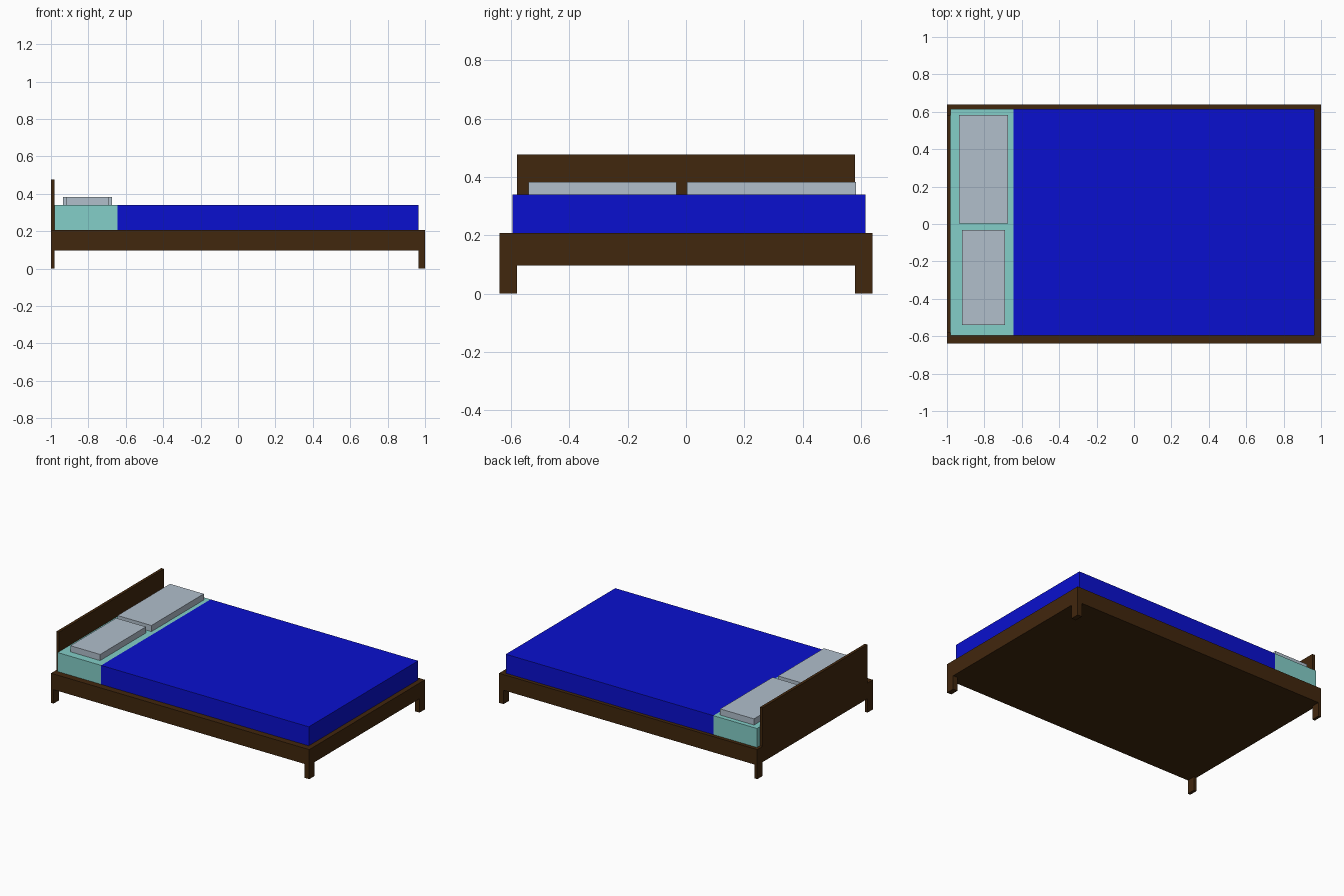
import bpy

if "Cube" in bpy.data.objects:
    bpy.data.objects.remove(bpy.data.objects["Cube"])


def material(name, color):
    m = bpy.data.materials.new(name)
    m.diffuse_color = (*color, 1)
    m.use_nodes = True
    m.node_tree.nodes["Principled BSDF"].inputs["Base Color"].default_value = m.diffuse_color
    return m


WOOD = material("dark_wood", (0.053, 0.020, 0.004))
BLUE = material("blue_blanket", (0.003, 0.005, 0.62))
TEAL = material("teal_sheet", (0.23, 0.62, 0.58))
GREY = material("pillow_grey", (0.44, 0.52, 0.60))


def box(name, x, y, z, mat):
    """Box from (min, max) pairs on each axis."""
    bpy.ops.mesh.primitive_cube_add(
        size=1, location=[(a + b) / 2 for a, b in (x, y, z)])
    ob = bpy.context.object
    ob.name = ob.data.name = name
    ob.scale = [b - a for a, b in (x, y, z)]
    bpy.ops.object.transform_apply(location=False, rotation=False, scale=True)
    ob.data.materials.append(mat)
    return ob


BASE, RIM = 0.097, 0.207
HEAD, FOOT = -0.98, 0.965       # inner faces of head and foot rails
SIDE_A, SIDE_B = -0.595, 0.615  # inner faces of the side rails

# Frame rails and bottom panel
box("side_rail_front", (-1, 1), (-0.64, SIDE_A), (BASE, RIM), WOOD)
box("side_rail_back", (-1, 1), (SIDE_B, 0.64), (BASE, RIM), WOOD)
box("head_rail", (-1, HEAD), (SIDE_A, SIDE_B), (BASE, RIM), WOOD)
box("foot_rail", (FOOT, 1), (SIDE_A, SIDE_B), (BASE, RIM), WOOD)
box("bottom_panel", (HEAD, FOOT), (SIDE_A, SIDE_B), (BASE, 0.12), WOOD)

# Legs at the four corners
for end, x in (("head", (-1, HEAD)), ("foot", (FOOT, 1))):
    for side, y in (("front", (-0.64, -0.58)), ("back", (0.58, 0.64))):
        box(f"{end}_leg_{side}", x, y, (0, BASE), WOOD)

# Headboard
box("headboard", (-1, HEAD), (-0.58, 0.58), (RIM, 0.477), WOOD)

# Bedding
box("sheet", (HEAD, -0.643), (SIDE_A, SIDE_B), (0.12, 0.34), TEAL)
box("blanket", (-0.643, FOOT), (SIDE_A, SIDE_B), (0.12, 0.34), BLUE)
box("pillow_small", (-0.92, -0.69), (-0.54, -0.033), (0.34, 0.383), GREY)
box("pillow_large", (-0.935, -0.673), (0.003, 0.583), (0.34, 0.383), GREY)
